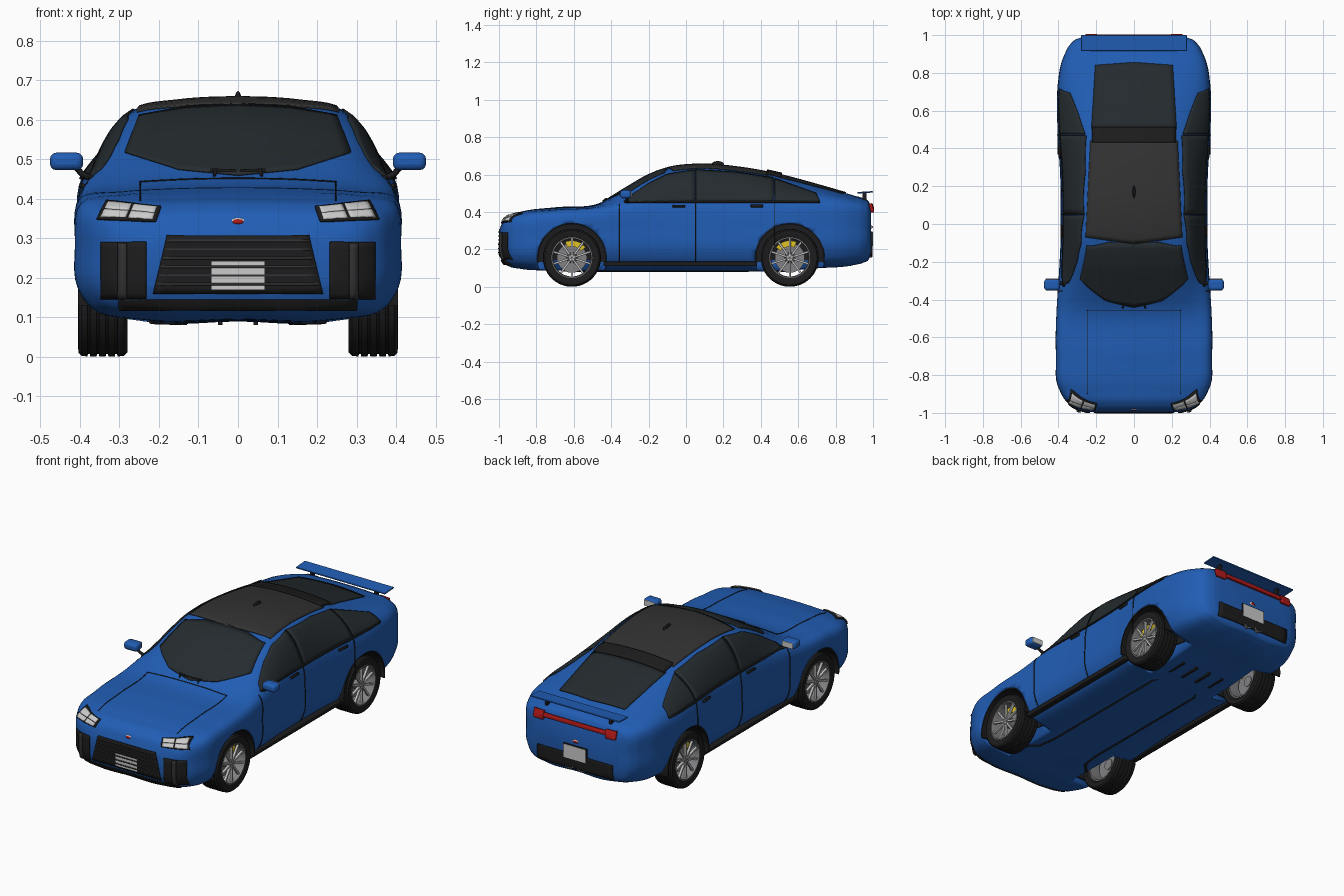
import bpy, bmesh, math
from mathutils import Vector, Matrix
from mathutils.bvhtree import BVHTree

if "Cube" in bpy.data.objects:
    bpy.data.objects.remove(bpy.data.objects["Cube"])

def material(name, *c):
    m = bpy.data.materials.new(name)
    m.diffuse_color = (*c, 1)
    m.use_nodes = True
    m.node_tree.nodes["Principled BSDF"].inputs["Base Color"].default_value = m.diffuse_color
    return m

BLUE = material("blue_paint", .015, .11, .46)
BLACK = material("black_trim", .012, .012, .013)
GLASS = material("tinted_glass", .018, .024, .028)
ROOF = material("dark_roof", .032, .032, .033)
SILVER = material("silver", .55, .55, .55)
GREY = material("rim_grey", .22, .22, .23)
RED = material("red_lens", .45, .01, .01)
YELLOW = material("yellow", .75, .55, .02)

def finish(name, bm, mat, mirror=False, smooth=35, solid=0, bevel=0, recalc=True):
    if recalc:
        bmesh.ops.recalc_face_normals(bm, faces=bm.faces)
    me = bpy.data.meshes.new(name)
    bm.to_mesh(me)
    bm.free()
    ob = bpy.data.objects.new(name, me)
    bpy.context.collection.objects.link(ob)
    me.materials.append(mat)
    bpy.ops.object.select_all(action='DESELECT')
    ob.select_set(True)
    bpy.context.view_layer.objects.active = ob
    bpy.ops.object.shade_smooth_by_angle(angle=math.radians(smooth))
    if solid:
        ob.modifiers.new("thick", 'SOLIDIFY').thickness = solid
        ob.modifiers["thick"].offset = 0
    if bevel:
        b = ob.modifiers.new("round", 'BEVEL')
        b.width, b.segments = bevel, 3
    if mirror:
        ob.modifiers.new("mirror", 'MIRROR').use_mirror_merge = False
    return ob

def spline(ts, vs, t):
    n = len(ts)
    d = [(vs[i+1] - vs[i]) / (ts[i+1] - ts[i]) for i in range(n-1)]
    i = max(k for k in range(n-1) if k == 0 or ts[k] <= t)
    def tangent(k):
        if k == 0 or k == n-1:
            return d[min(k, n-2)]
        a, b = ts[k] - ts[k-1], ts[k+1] - ts[k]
        return (d[k-1]*b + d[k]*a) / (a + b)
    h = ts[i+1] - ts[i]
    s = (t - ts[i]) / h
    return ((2*s**3 - 3*s*s + 1)*vs[i] + (s**3 - 2*s*s + s)*h*tangent(i)
            + (3*s*s - 2*s**3)*vs[i+1] + (s**3 - s*s)*h*tangent(i+1))

# Body stations: y, bottom, half width, shoulder z, roof edge half width, roof edge z, centre z
ST = [(-.995, .17, .25, .27, .19, .30, .312), (-.98, .135, .30, .31, .22, .34, .35),
      (-.95, .115, .345, .345, .25, .37, .38), (-.88, .10, .393, .37, .28, .395, .402),
      (-.70, .093, .412, .395, .29, .415, .425), (-.45, .09, .408, .415, .30, .437, .452),
      (-.33, .09, .40, .437, .295, .49, .522), (-.20, .09, .392, .447, .285, .56, .597),
      (-.09, .09, .387, .45, .27, .607, .637), (.05, .09, .386, .452, .26, .626, .653),
      (.28, .09, .39, .453, .25, .613, .638), (.50, .09, .405, .455, .24, .578, .598),
      (.70, .105, .405, .455, .235, .528, .545), (.90, .122, .365, .44, .24, .475, .487),
      (.95, .135, .337, .43, .24, .462, .472), (.98, .155, .30, .415, .235, .44, .45),
      (.99, .18, .27, .39, .21, .415, .425)]
COL = list(zip(*ST))

def section(y):
    zb, w, zs, wr, ze, zr = (spline(COL[0], c, y) for c in COL[1:])
    h = zs - zb
    p = [(0, zb), (.6*w, zb), (.9*w, zb + .1*h), (.985*w, zb + .28*h), (w, zb + .62*h),
         (.965*w, zs), (wr, ze), (.6*wr, zr - .3*(zr - ze)), (0, zr)]
    p = [(-p[1][0], p[1][1])] + p + [(-p[7][0], p[7][1])]
    t = [0]
    for a, b in zip(p, p[1:]):
        t.append(t[-1] + math.dist(a, b))
    half = []
    for i in range(1, 9):
        for k in range(5):
            s = t[i] + (t[i+1] - t[i])*k/5
            half.append((spline(t, [q[0] for q in p], s), spline(t, [q[1] for q in p], s)))
    half[0] = (0, zb)
    half.append((0, zr))
    return half + [(-x, z) for x, z in half[-2:0:-1]]

bm = bmesh.new()
N = 80
rings = []
for i in range(N + 1):
    y = -.0025 - .9925*math.cos(math.pi*i/N)
    rings.append([bm.verts.new((x, y, z)) for x, z in section(y)])
for a, b in zip(rings, rings[1:]):
    for k in range(len(a)):
        bm.faces.new((a[k], a[k-1], b[k-1], b[k]))
bm.faces.new(rings[0])
bm.faces.new(rings[-1])
bmesh.ops.recalc_face_normals(bm, faces=bm.faces)
BVH = BVHTree.FromBMesh(bm)
body = finish("body_shell", bm, BLUE, smooth=40)

# Wheel arches cut out of the shell
WHEELS = (-.61, .555)
bm = bmesh.new()
for y in WHEELS:
    for s in (-1, 1):
        bmesh.ops.create_cone(bm, cap_ends=True, segments=64, radius1=.184, radius2=.184, depth=.3,
                              matrix=Matrix.Translation((s*.37, y, .155)) @ Matrix.Rotation(math.pi/2, 4, 'Y'))
cutter = finish("arch_cutter", bm, BLACK)
cutter.hide_render = True
cut = body.modifiers.new("arches", 'BOOLEAN')
cut.object, cut.operation, cut.solver = cutter, 'DIFFERENCE', 'EXACT'
bpy.context.view_layer.objects.active = body
bpy.ops.object.modifier_apply(modifier="arches")
bpy.data.objects.remove(cutter)

# Panels laid on the body surface, filled between a lower and an upper line
VIEW = {'front': (lambda u, v: (u, -2, v), (0, 1, 0)), 'back': (lambda u, v: (u, 2, v), (0, -1, 0)),
        'side': (lambda u, v: (2, u, v), (-1, 0, 0)), 'top': (lambda u, v: (u, v, 2), (0, 0, -1))}

def along(line, t):
    f = t*(len(line) - 1)
    i = min(int(f), len(line) - 2)
    return Vector(line[i]).lerp(Vector(line[i+1]), f - i)

def panel(name, lower, upper, view, mat, off=.003, mirror=False, nu=16, nv=10, solid=.005):
    start, d = VIEW[view]
    d = Vector(d)
    bm = bmesh.new()
    grid = []
    for i in range(nu + 1):
        grid.append([])
        for j in range(nv + 1):
            u, v = along(lower, i/nu).lerp(along(upper, i/nu), j/nv)
            o = Vector(start(u, v))
            hit, n, _, _ = BVH.ray_cast(o, d)
            if hit is None:
                hit, n, _, _ = BVH.find_nearest(o + d*1.5)
            grid[-1].append(bm.verts.new(hit + n*off))
    for a, b in zip(grid, grid[1:]):
        for j in range(nv):
            bm.faces.new((a[j], b[j], b[j+1], a[j+1]))
    bm.normal_update()
    if sum(f.normal.dot(d) for f in bm.faces) > 0:
        bmesh.ops.reverse_faces(bm, faces=bm.faces)
    return finish(name, bm, mat, mirror, solid=solid, recalc=False)

def rect(name, u0, u1, v0, v1, view, mat, **kw):
    return panel(name, [(u0, v0), (u1, v0)], [(u0, v1), (u1, v1)], view, mat, **kw)

# Glass and roof
panel("windscreen", [(-.285, .515), (-.15, .472), (0, .457), (.15, .472), (.285, .515)],
      [(-.25, .608), (-.13, .63), (0, .637), (.13, .63), (.25, .608)], 'front', GLASS, nu=24, nv=16)
panel("roof_panel", [(-.255, -.07), (0, -.105), (.255, -.07)], [(-.23, .44), (0, .44), (.23, .44)], 'top', ROOF, nu=24, nv=24)
panel("rear_window", [(-.225, .5), (.225, .5)], [(-.205, .84), (0, .855), (.205, .84)], 'top', GLASS)
rect("roof_spoiler", -.22, .22, .43, .51, 'top', BLACK, off=.009, solid=.012)
panel("front_side_window", [(-.325, .452), (.046, .456)], [(-.31, .475), (-.2, .55), (-.1, .6), (.046, .624)], 'side', GLASS, mirror=True)
panel("rear_side_window", [(.054, .456), (.468, .458)], [(.054, .624), (.28, .61), (.468, .58)], 'side', GLASS, mirror=True)
panel("quarter_window", [(.476, .458), (.715, .455)], [(.476, .576), (.695, .497)], 'side', GLASS, mirror=True)
rect("window_sill_trim", -.33, .715, .448, .456, 'side', BLACK, mirror=True, nu=40, nv=2)

# Shut lines and handles
for i, (y, z) in enumerate([(-.355, .44), (.05, .625), (.472, .575)]):
    rect(f"door_line_{i}", y - .0025, y + .0025, .22 if i == 2 else .13, z, 'side', BLACK, off=.001, mirror=True, nu=1, nv=24, solid=.003)
for y in (-.038, .38):
    rect("door_handle", y - .033, y + .033, .425, .436, 'side', BLACK, off=.005, mirror=True, nu=4, nv=2, solid=.01)
rect("bonnet_side_line", .246, .249, -.9, -.455, 'top', BLACK, off=.001, mirror=True, nu=1, nv=24, solid=.003)
rect("bonnet_rear_line", -.249, .249, -.457, -.454, 'top', BLACK, off=.001, nu=24, nv=1, solid=.003)

# Nose: grille, intakes, lip, headlights
panel("grille", [(-.215, .16), (.215, .16)], [(-.18, .307), (.18, .307)], 'front', BLACK)
for i in range(6):
    z = .18 + i*.022
    w = .205 - i*.005
    rect(f"grille_slat_{i}", -w, w, z, z + .006, 'front', ROOF, off=.006, nv=1, solid=.006)
rect("side_intake", .232, .345, .147, .29, 'front', BLACK, mirror=True)
rect("intake_fin", .28, .30, .15, .287, 'front', ROOF, off=.009, mirror=True, nu=2, solid=.01)
rect("front_lip", -.3, .3, .12, .145, 'front', BLACK, nu=24)
lo, hi = [(.208, .34), (.355, .346)], [(.195, .376), (.333, .391)]
panel("headlight_bezel", lo, hi, 'front', BLACK, mirror=True, solid=.008)
for i in range(2):
    for j in range(2):
        q = lambda u, v: along(lo, u).lerp(along(hi, u), v)
        a, b, c, e = .06 + .46*i, .06 + .46*i + .42, .1 + .42*j, .1 + .42*j + .38
        panel(f"headlight_lens_{i}{j}", [q(a, c), q(b, c)], [q(a, e), q(b, e)], 'front', SILVER, off=.008, mirror=True, nu=6, nv=4)

# Tail: light bar and diffuser
rect("light_bar", -.2, .2, .412, .432, 'back', RED, off=.006, solid=.012)
rect("tail_light", .195, .255, .398, .44, 'back', RED, off=.008, mirror=True, solid=.016)
rect("diffuser", -.235, .235, .165, .245, 'back', BLACK, off=.004, solid=.008)

# Box, lathe and tube helpers
def boxes(name, mats, mat, **kw):
    bm = bmesh.new()
    for m in mats:
        bmesh.ops.create_cube(bm, size=1, matrix=m)
    return finish(name, bm, mat, **kw)

def box(c, s, rot=0, axis='X'):
    return Matrix.Translation(c) @ Matrix.Rotation(rot, 4, axis) @ Matrix.Diagonal((*s, 1))

def lathe(name, prof, y, z, mat, seg=64, a0=0, a1=360, closed=True):
    full = a1 - a0 == 360
    bm = bmesh.new()
    rows = []
    for i in range(seg if full else seg + 1):
        a = math.radians(a0 + (a1 - a0)*i/seg)
        rows.append([bm.verts.new((x, y + r*math.cos(a), z + r*math.sin(a))) for x, r in prof])
    for a, b in zip(rows, rows[1:] + (rows[:1] if full else [])):
        for k in range(0 if closed else 1, len(prof)):
            bm.faces.new((a[k-1], a[k], b[k], b[k-1]))
    if not full:
        bm.faces.new(rows[0])
        bm.faces.new(rows[-1])
    return finish(name, bm, mat, mirror=True)

def tube(name, pts, r, mat):
    cu = bpy.data.curves.new(name, 'CURVE')
    cu.dimensions, cu.bevel_depth, cu.bevel_resolution, cu.use_fill_caps = '3D', r, 2, True
    sp = cu.splines.new('POLY')
    sp.points.add(len(pts) - 1)
    for p, c in zip(sp.points, pts):
        p.co = (*c, 1)
    cu.materials.append(mat)
    bpy.context.collection.objects.link(bpy.data.objects.new(name, cu))

# Wheels
tyre = [(.29, .108), (.28, .12), (.28, .145), (.288, .153)]
for x in (.305, .328, .351, .374):
    tyre += [(x, .155), (x + .001, .149), (x + .006, .149), (x + .007, .155)]
tyre += [(.396, .153), (.404, .145), (.405, .125), (.398, .108)]
for y, end, ca in zip(WHEELS, ("front", "rear"), (75, 105)):
    z = .155
    lathe(end + "_tyre", tyre, y, z, BLACK)
    lathe(end + "_rim", [(.29, .1), (.29, .109), (.4, .109), (.401, .104), (.385, .1)], y, z, GREY)
    lathe(end + "_hub", [(.33, .001), (.33, .03), (.385, .026), (.393, .018), (.393, .001)], y, z, GREY, seg=32)
    lathe(end + "_brake_disc", [(.335, .001), (.335, .08), (.345, .08), (.345, .001)], y, z, GREY)
    lathe(end + "_caliper", [(.33, .06), (.33, .092), (.366, .092), (.366, .06)], y, z, YELLOW, 12, ca - 38, ca + 38)
    spokes = [Matrix.Translation((.386, y, z)) @ Matrix.Rotation(math.tau*i/10, 4, 'X') @ box((0, 0, .063), (.014, .011, .085))
              for i in range(10)]
    boxes(end + "_spokes", spokes, SILVER, mirror=True, bevel=.002)
    nuts = [Matrix.Translation((.392, y, z)) @ Matrix.Rotation(math.tau*i/5, 4, 'X') @ box((0, 0, .014), (.006, .006, .012)) for i in range(5)]
    boxes(end + "_wheel_nuts", nuts, SILVER, mirror=True)
    lathe(end + "_arch_liner", [(.222, .001), (.222, .186), (.405, .186), (.405, .178), (.228, .178), (.228, .001)],
          y, z, BLACK, a0=-8, a1=188)

# Door mirrors
boxes("mirror_housing", [box((.434, -.322, .494), (.084, .06, .044))], BLUE, mirror=True, bevel=.016)
boxes("mirror_glass", [box((.434, -.291, .494), (.068, .005, .032))], SILVER, mirror=True, bevel=.002)
for s in (-1, 1):
    tube("mirror_stalk", [(s*.375, -.31, .452), (s*.395, -.315, .462), (s*.415, -.32, .485)], .008, BLACK)
    tube("wiper", [(s*.07, -.425, .472), (s*.005, -.428, .47)], .004, BLACK)
    tube("wiper_arm", [(s*.055, -.425, .473), (s*.06, -.445, .458)], .004, BLACK)
    tube("underbody_pipe", [(s*.22, -.66, .09), (s*.16, -.6, .088), (s*.145, -.5, .088), (s*.145, .33, .088), (s*.13, .36, .09)], .008, BLACK)

# Rear wing, sills, underbody strakes, plates
boxes("rear_wing", [box((0, .958, .505), (.56, .083, .008), .06)], BLUE, bevel=.003)
boxes("wing_strut", [box((.2, .955, .48), (.016, .022, .05))], BLACK, mirror=True)
boxes("sill", [box((.366, -.03, .122), (.036, .82, .024))], BLACK, mirror=True, bevel=.005)
boxes("underbody_strakes", [box((x, .52, .088), (.012, .12, .016)) for x in (-.135, -.045, .045, .135)], BLACK)
boxes("number_plates", [box((0, -.998, .205), (.135, .008, .07)), box((0, .994, .255), (.14, .01, .075))], SILVER)
boxes("plate_frames", [box((0, -.996, .205), (.143, .008, .078)), box((0, .992, .255), (.148, .01, .083))], BLACK)

# Twin tailpipes
for s in (-1, 1):
    bm = bmesh.new()
    prof = [(.025, .9), (.028, .995), (.024, .997), (.021, .99), (.019, .93)]
    rows = [[bm.verts.new((s*.036 + r*math.cos(a), y, .185 + r*math.sin(a))) for r, y in prof]
            for a in (math.tau*i/32 for i in range(32))]
    for i in range(32):
        for k in range(4):
            bm.faces.new((rows[i-1][k], rows[i-1][k+1], rows[i][k+1], rows[i][k]))
    bm.faces.new([r[-1] for r in rows])
    finish("tailpipe", bm, GREY)

# Plain oval badges and roof fin
def oval(name, c, s, mat):
    bm = bmesh.new()
    bmesh.ops.create_uvsphere(bm, u_segments=24, v_segments=12, radius=1, matrix=box(c, s))
    finish(name, bm, mat)

for y, z, d, e in ((-.979, .341, -1, "front"), (.989, .32, 1, "rear")):
    oval(e + "_badge_ring", (0, y, z), (.02, .007, .01), SILVER)
    oval(e + "_badge", (0, y + d*.003, z), (.015, .007, .007), RED)
oval("roof_fin", (0, .17, .652), (.008, .034, .02), BLACK)
